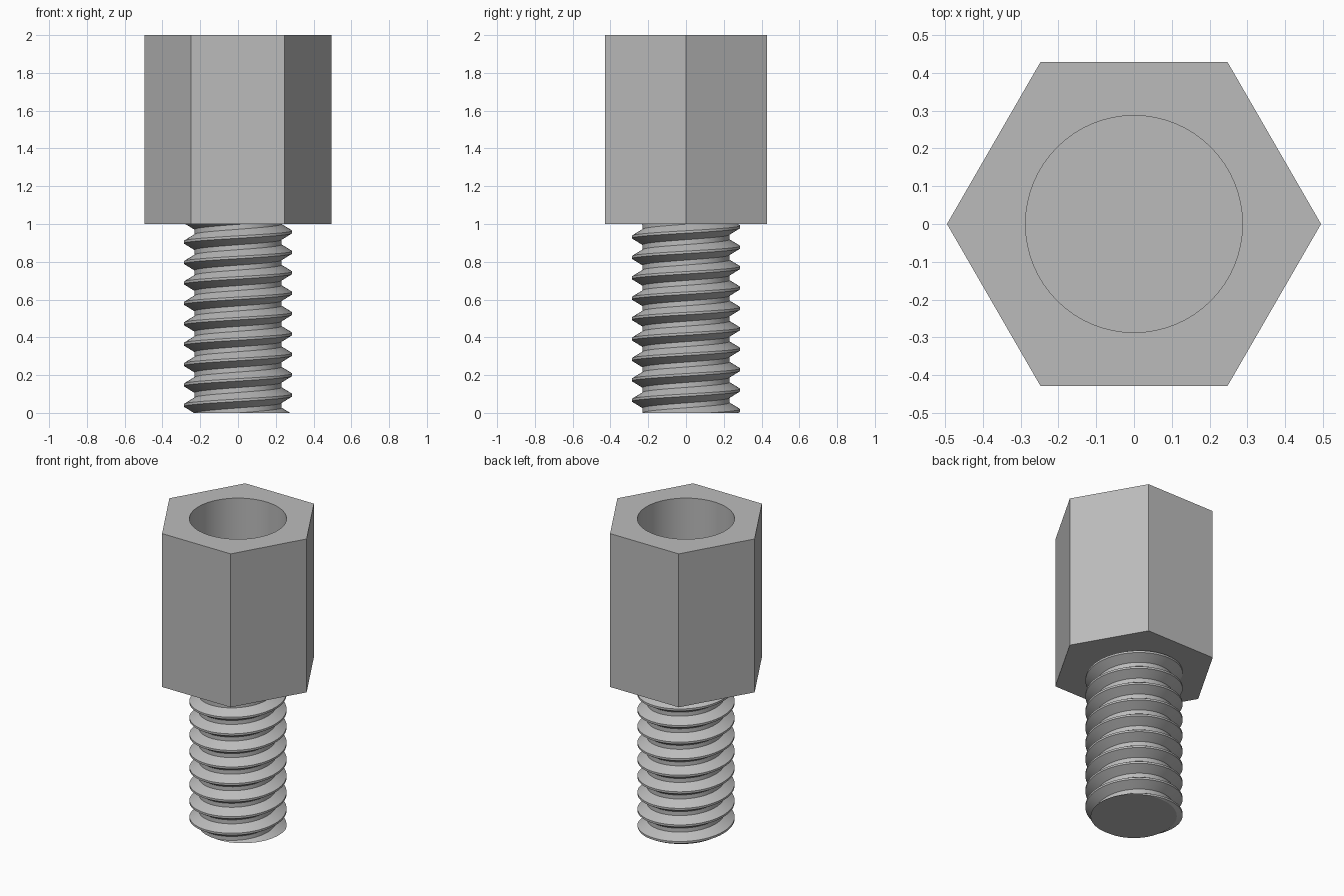
import bpy, bmesh, math
from mathutils import Matrix, Vector

cube = bpy.data.objects.get("Cube")
if cube:
    bpy.data.objects.remove(cube)

HEX_R, HEX_LOW, TOP = 0.495, 1.0, 2.0
CREST, ROOT, PITCH = 0.287, 0.23, 0.108
STEPS = 64

steel = bpy.data.materials.new("grey steel")
steel.use_nodes = True
grey = (0.5, 0.5, 0.5, 1)
steel.diffuse_color = grey
steel.node_tree.nodes["Principled BSDF"].inputs["Base Color"].default_value = grey


def finish(bm, name):
    bmesh.ops.recalc_face_normals(bm, faces=bm.faces)
    mesh = bpy.data.meshes.new(name)
    bm.to_mesh(mesh)
    bm.free()
    mesh.materials.append(steel)
    obj = bpy.data.objects.new(name, mesh)
    bpy.context.collection.objects.link(obj)
    bpy.ops.object.select_all(action="DESELECT")
    obj.select_set(True)
    bpy.context.view_layer.objects.active = obj
    bpy.ops.object.shade_smooth_by_angle(angle=math.radians(25))
    return obj


def ring(bm, radius, z, sides):
    verts = bmesh.ops.create_circle(bm, segments=sides, radius=radius,
                                    matrix=Matrix.Translation((0, 0, z)))["verts"]
    return list({e for v in verts for e in v.link_edges})


# Hexagonal body with a stepped blind bore
bm = bmesh.new()
outer_low = ring(bm, HEX_R, HEX_LOW, 6)
outer_top = ring(bm, HEX_R, TOP, 6)
bmesh.ops.rotate(bm, verts=bm.verts, matrix=Matrix.Rotation(math.pi / 2, 3, "Z"))
if max(v.co.x for v in bm.verts) < HEX_R * 0.99:
    bmesh.ops.rotate(bm, verts=bm.verts, matrix=Matrix.Rotation(math.pi / 6, 3, "Z"))
bmesh.ops.bridge_loops(bm, edges=outer_low + outer_top)
bmesh.ops.contextual_create(bm, geom=outer_low)
rim = ring(bm, CREST, TOP, STEPS)
bmesh.ops.triangle_fill(bm, edges=outer_top + rim, use_beauty=True)
last = rim
for radius, z in ((CREST, 1.2), (0.18, 1.2), (0.18, 1.14), (0.155, 1.14), (0.155, 1.08)):
    step = ring(bm, radius, z, STEPS)
    bmesh.ops.bridge_loops(bm, edges=last + step)
    last = step
bmesh.ops.contextual_create(bm, geom=last)
finish(bm, "hex_body")

# Threaded stud: one thread profile column swept along a helix, trimmed at both ends
bm = bmesh.new()
tooth = ((ROOT, -0.38), (CREST, -0.06), (CREST, 0.06), (ROOT, 0.38))
turns = math.ceil(HEX_LOW / PITCH) + 3
column = [bm.verts.new((-r, 0, (k - 1 + f) * PITCH + 0.04))
          for k in range(turns) for r, f in tooth]
edges = [bm.edges.new(pair) for pair in zip(column, column[1:])]
bmesh.ops.spin(bm, geom=column + edges, cent=(0, 0, 0), axis=(0, 0, 1),
               dvec=(0, 0, PITCH / STEPS), angle=math.tau, steps=STEPS)
bmesh.ops.remove_doubles(bm, verts=bm.verts, dist=0.0005)
for z, side in ((0, -1), (HEX_LOW, 1)):
    cut = bmesh.ops.bisect_plane(bm, geom=bm.verts[:] + bm.edges[:] + bm.faces[:],
                                 plane_co=(0, 0, z), plane_no=(0, 0, side),
                                 clear_outer=True)["geom_cut"]
    rim = [e for e in cut if isinstance(e, bmesh.types.BMEdge)]
    bmesh.ops.contextual_create(bm, geom=rim)
finish(bm, "threaded_stud")
